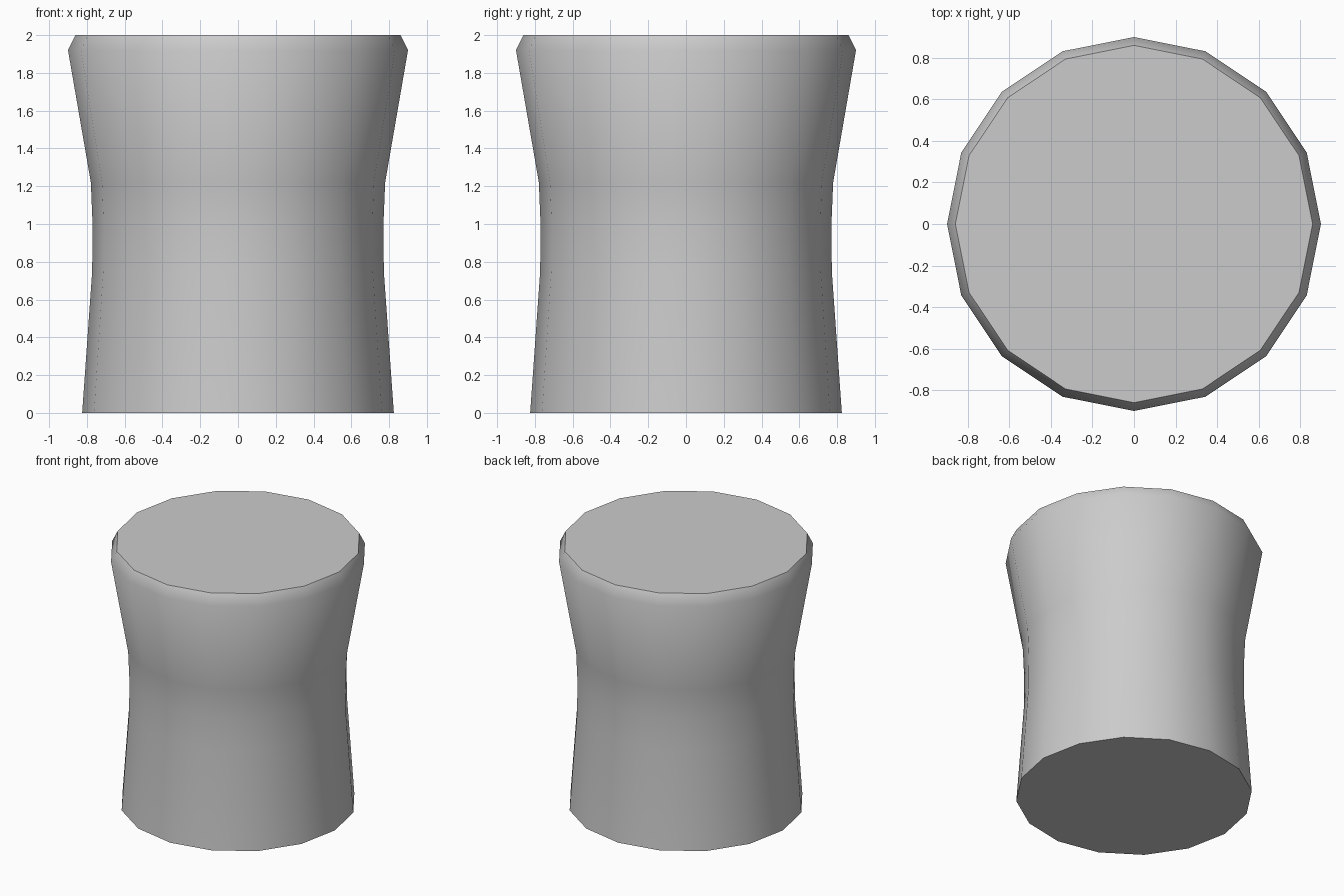
import bpy, bmesh
from math import cos, sin, tau, radians

if "Cube" in bpy.data.objects:
    bpy.data.objects.remove(bpy.data.objects["Cube"])

SIDES = 16
# (radius, height) from the foot up to the bevelled rim
PROFILE = [(0.825, 0), (0.772, 0.75), (0.77, 1.0), (0.779, 1.22), (0.9, 1.92), (0.86, 2.0)]

# waisted body: stacked rings bridged together
bm = bmesh.new()
rings = [[bm.verts.new((r * cos(tau * i / SIDES), r * sin(tau * i / SIDES), z))
          for i in range(SIDES)] for r, z in PROFILE]
for low, high in zip(rings, rings[1:]):
    for i in range(SIDES):
        j = (i + 1) % SIDES
        bm.faces.new((low[i], low[j], high[j], high[i]))

# flat foot and top
bm.faces.new(rings[0][::-1])
bm.faces.new(rings[-1])

mesh = bpy.data.meshes.new("waisted_stool")
bm.to_mesh(mesh)
bm.free()
body = bpy.data.objects.new("waisted_stool", mesh)
bpy.context.collection.objects.link(body)

# smooth sides, crisp caps
bpy.context.view_layer.objects.active = body
body.select_set(True)
bpy.ops.object.shade_smooth_by_angle(angle=radians(50))
